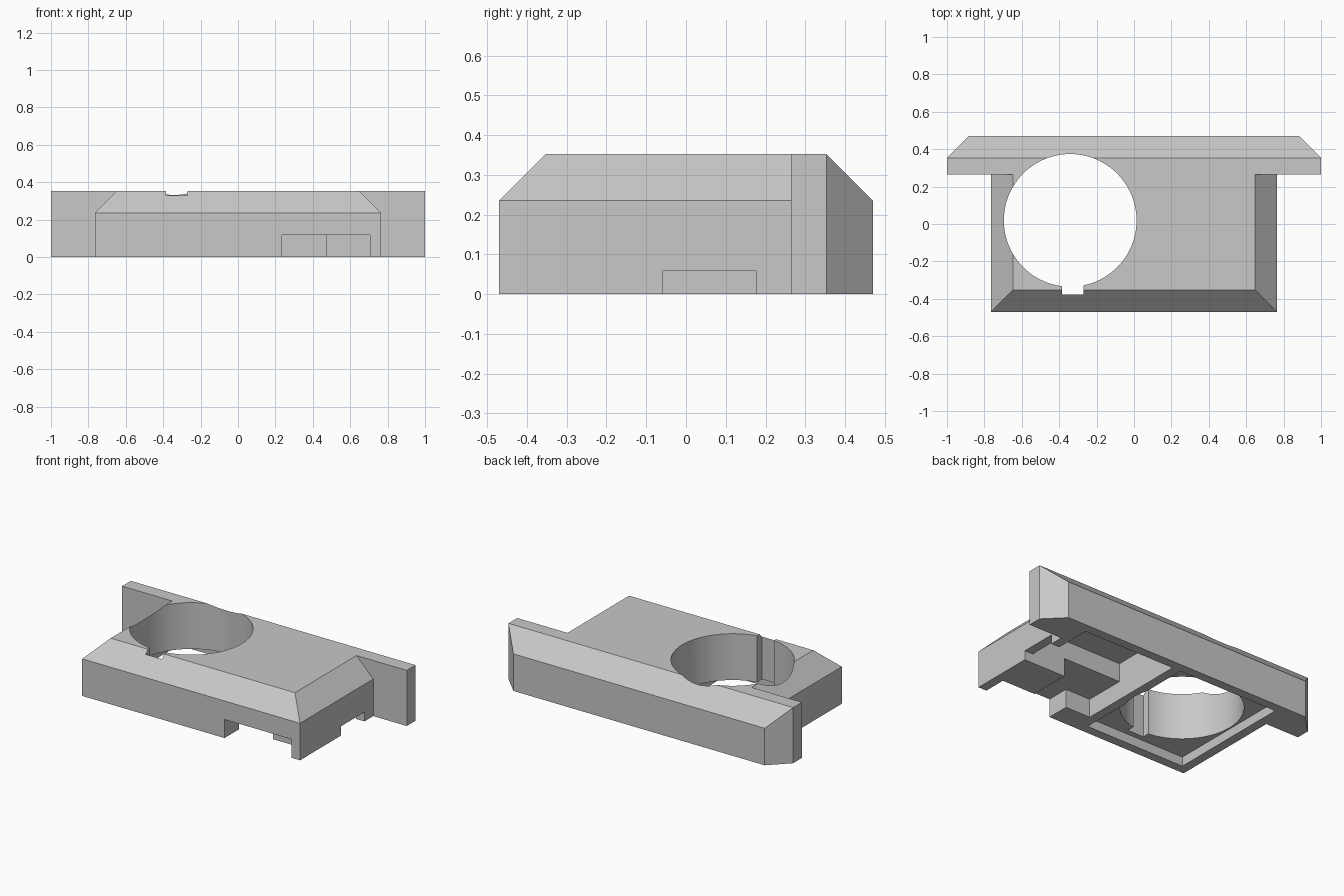
import bpy, bmesh
from mathutils import Vector

if "Cube" in bpy.data.objects:
    bpy.data.objects.remove(bpy.data.objects["Cube"])

U = 1 / 17          # design module: the part is 34 x 16 x 6 modules
E = 0.5             # overshoot of cutters below the base

grey = bpy.data.materials.new("plain grey")
grey.use_nodes = True
colour = (0.58, 0.58, 0.58, 1)
grey.diffuse_color = colour
grey.node_tree.nodes["Principled BSDF"].inputs["Base Color"].default_value = colour


def make(name, bm):
    bmesh.ops.recalc_face_normals(bm, faces=bm.faces)
    mesh = bpy.data.meshes.new(name)
    bm.to_mesh(mesh)
    bm.free()
    mesh.materials.append(grey)
    ob = bpy.data.objects.new(name, mesh)
    bpy.context.collection.objects.link(ob)
    return ob


def box(name, x, y, z, chamfers=()):
    """Box from ranges in modules; each chamfer is a plane (point, normal)."""
    bm = bmesh.new()
    bmesh.ops.create_cube(bm, size=1)
    for v in bm.verts:
        v.co = [(r[0] if c < 0 else r[1]) * U for c, r in zip(v.co, (x, y, z))]
    for point, normal in chamfers:
        bmesh.ops.bisect_plane(bm, geom=bm.verts[:] + bm.edges[:] + bm.faces[:],
                               plane_co=Vector(point) * U, plane_no=normal,
                               clear_outer=True)
        bmesh.ops.holes_fill(bm, edges=[e for e in bm.edges if e.is_boundary])
    return make(name, bm)


def cylinder(name, x, y, radius):
    bm = bmesh.new()
    bmesh.ops.create_cone(bm, cap_ends=True, segments=96, radius1=radius * U,
                          radius2=radius * U, depth=20 * U)
    bmesh.ops.translate(bm, verts=bm.verts, vec=(x * U, y * U, 0))
    return make(name, bm)


def combine(target, tool, operation):
    mod = target.modifiers.new(operation.lower(), 'BOOLEAN')
    mod.operation, mod.solver, mod.object = operation, 'EXACT', tool
    bpy.context.view_layer.objects.active = target
    bpy.ops.object.modifier_apply(modifier=mod.name)
    bpy.data.objects.remove(tool)


# Main housing, chamfered on the front and both sides
housing = box("housing", (-13, 13), (-8, 5), (0, 6),
              [((13, 0, 4), (1, 0, 1)), ((-13, 0, 4), (-1, 0, 1)),
               ((0, -8, 4), (0, -1, 1))])

# Wide back flange, chamfered on the top edge and back corners
flange = box("back_flange", (-17, 17), (4.5, 8), (0, 6),
             [((0, 8, 4), (0, 1, 1)), ((17, 6, 0), (1, 1, 0)),
              ((-17, 6, 0), (-1, 1, 0))])
combine(housing, flange, 'UNION')

# Underside pockets and the openings in the rim
cuts = [
    box("round_hole_pocket", (-12, 0), (-7, 7), (-E, 1)),
    box("deep_pocket", (1, 12), (-1, 7), (-E, 4)),
    box("middle_pocket", (1, 8), (-5.5, -0.5), (-E, 2)),
    box("front_slot", (4, 12), (-9, -5.5), (-E, 2)),
    box("slot_joint", (4, 8), (-6, -5), (-E, 2)),
    box("side_slot", (11.5, 14), (-1, 3), (-E, 1)),
    # Through hole with its small key notch
    cylinder("round_hole", -5.8, 0.33, 6.03),
    box("key_notch", (-6.55, -4.6), (-6.4, -2), (-E, 7)),
]
for cutter in cuts:
    combine(housing, cutter, 'DIFFERENCE')

bpy.ops.object.select_all(action='DESELECT')
housing.select_set(True)
bpy.context.view_layer.objects.active = housing
bpy.ops.object.shade_smooth_by_angle(angle=0.4)
